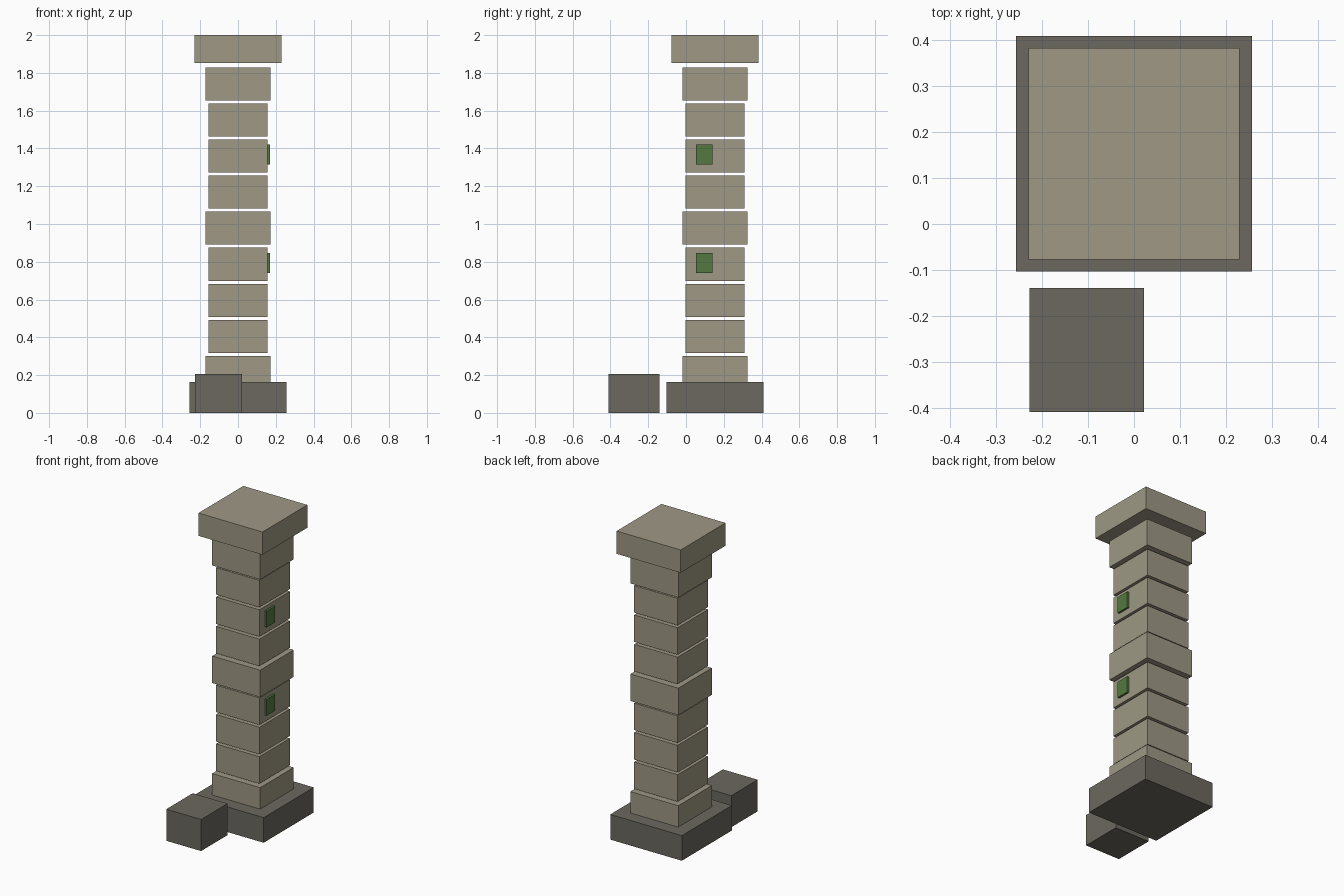
import bpy
import bmesh
from mathutils import Vector

if "Cube" in bpy.data.objects:
    bpy.data.objects.remove(bpy.data.objects["Cube"])


def material(name, rgb):
    m = bpy.data.materials.new(name)
    m.diffuse_color = (*rgb, 1.0)
    m.use_nodes = True
    m.node_tree.nodes["Principled BSDF"].inputs["Base Color"].default_value = m.diffuse_color
    return m


STONE = material("warm stone", (0.342, 0.314, 0.231))
DARK = material("dark stone", (0.147, 0.138, 0.112))
MOSS = material("moss green", (0.089, 0.188, 0.051))


def box(name, lo, hi, mat):
    """Axis-aligned box between two corners."""
    lo, hi = Vector(lo), Vector(hi)
    bm = bmesh.new()
    bmesh.ops.create_cube(bm, size=1.0)
    bmesh.ops.scale(bm, vec=hi - lo, verts=bm.verts)
    mesh = bpy.data.meshes.new(name)
    bm.to_mesh(mesh)
    bm.free()
    mesh.materials.append(mat)
    obj = bpy.data.objects.new(name, mesh)
    obj.location = (lo + hi) / 2
    bpy.context.collection.objects.link(obj)
    return obj


CY = 0.153  # pillar axis in y


def slab(name, half, z0, z1, mat):
    """Square slab centred on the pillar axis."""
    return box(name, (-half, CY - half, z0), (half, CY + half, z1), mat)


# Plinth and loose block in front of it
slab("plinth", 0.257, 0.0, 0.163, DARK)
box("fallen_block", (-0.228, -0.41, 0.0), (0.022, -0.139, 0.205), DARK)

# Shaft courses with open joints; every fourth course is wider
for i in range(9):
    wide = i % 4 == 0
    top = 0.302 + 0.1908 * i
    slab(f"shaft_course_{i + 1}", 0.172 if wide else 0.156,
         top - 0.175, top, STONE)

# Capital
slab("capital", 0.23, 1.852, 2.0, STONE)

# Moss patches on the right side
for i, z in enumerate((0.794, 1.367)):
    box(f"moss_patch_{i + 1}", (0.150, 0.053, z - 0.053),
        (0.169, 0.139, z + 0.053), MOSS)
